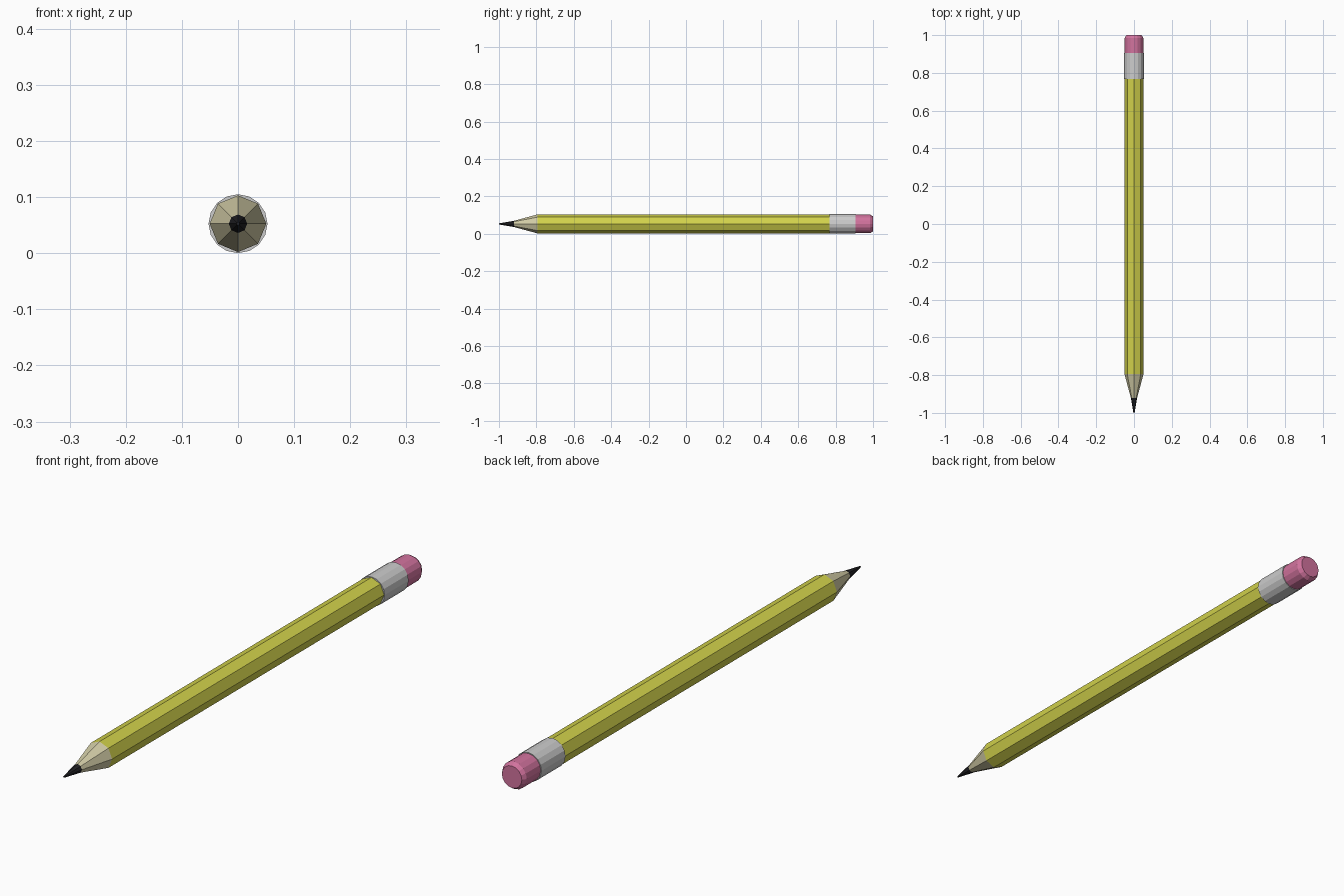
import bpy, bmesh
from math import cos, sin, tau

if "Cube" in bpy.data.objects:
    bpy.data.objects.remove(bpy.data.objects["Cube"])

CENTRE_Z = 0.0525


def material(name, rgb):
    m = bpy.data.materials.new(name)
    m.diffuse_color = (*rgb, 1)
    m.use_nodes = True
    m.node_tree.nodes["Principled BSDF"].inputs["Base Color"].default_value = m.diffuse_color
    return m


def lathe(name, profile, sides, mat=None, caps=(False, False)):
    """Faceted tube along y from (y, radius) pairs, with optional end caps."""
    bm = bmesh.new()
    rings = [[bm.verts.new((r * cos(tau * i / sides), y,
                            CENTRE_Z + r * sin(tau * i / sides)))
              for i in range(sides)] for y, r in profile]
    for a, b in zip(rings, rings[1:]):
        for i in range(sides):
            j = (i + 1) % sides
            bm.faces.new((a[i], a[j], b[j], b[i]))
    for ring, cap in zip((rings[0], rings[-1]), caps):
        if cap:
            bm.faces.new(ring)
    bmesh.ops.recalc_face_normals(bm, faces=bm.faces)
    # open tubes have no inside, so make sure the sides face outward
    bm.faces.ensure_lookup_table()
    f = bm.faces[0]
    c = f.calc_center_median()
    if f.normal.x * c.x + f.normal.z * (c.z - CENTRE_Z) < 0:
        bmesh.ops.reverse_faces(bm, faces=bm.faces)
    mesh = bpy.data.meshes.new(name)
    bm.to_mesh(mesh)
    bm.free()
    ob = bpy.data.objects.new(name, mesh)
    bpy.context.collection.objects.link(ob)
    if mat:
        mesh.materials.append(mat)
    return ob


yellow = material("yellow_paint", (0.64, 0.64, 0.07))
wood = material("bare_wood", (0.64, 0.60, 0.38))
black = material("graphite", (0.015, 0.015, 0.018))
pink = material("pink_rubber", (0.64, 0.17, 0.34))

# sharpened end: graphite point and wooden cone
lathe("lead_tip", [(-1.0, 0.003), (-0.92, 0.0165)], 8, black, (True, False))
lathe("wood_cone", [(-0.92, 0.0165), (-0.795, 0.0505)], 8, wood)
# octagonal painted shaft
lathe("shaft", [(-0.795, 0.0505), (0.767, 0.0505)], 8, yellow)
# metal sleeve with closing rims
lathe("ferrule", [(0.767, 0.048), (0.767, 0.0525), (0.905, 0.0525), (0.905, 0.048)][1:],
      16)
lathe("ferrule_rim", [(0.767, 0.0525), (0.767, 0.045)], 16)
# eraser with chamfered end
lathe("eraser", [(0.905, 0.0495), (0.985, 0.0495), (1.0, 0.040)], 16, pink, (False, True))
